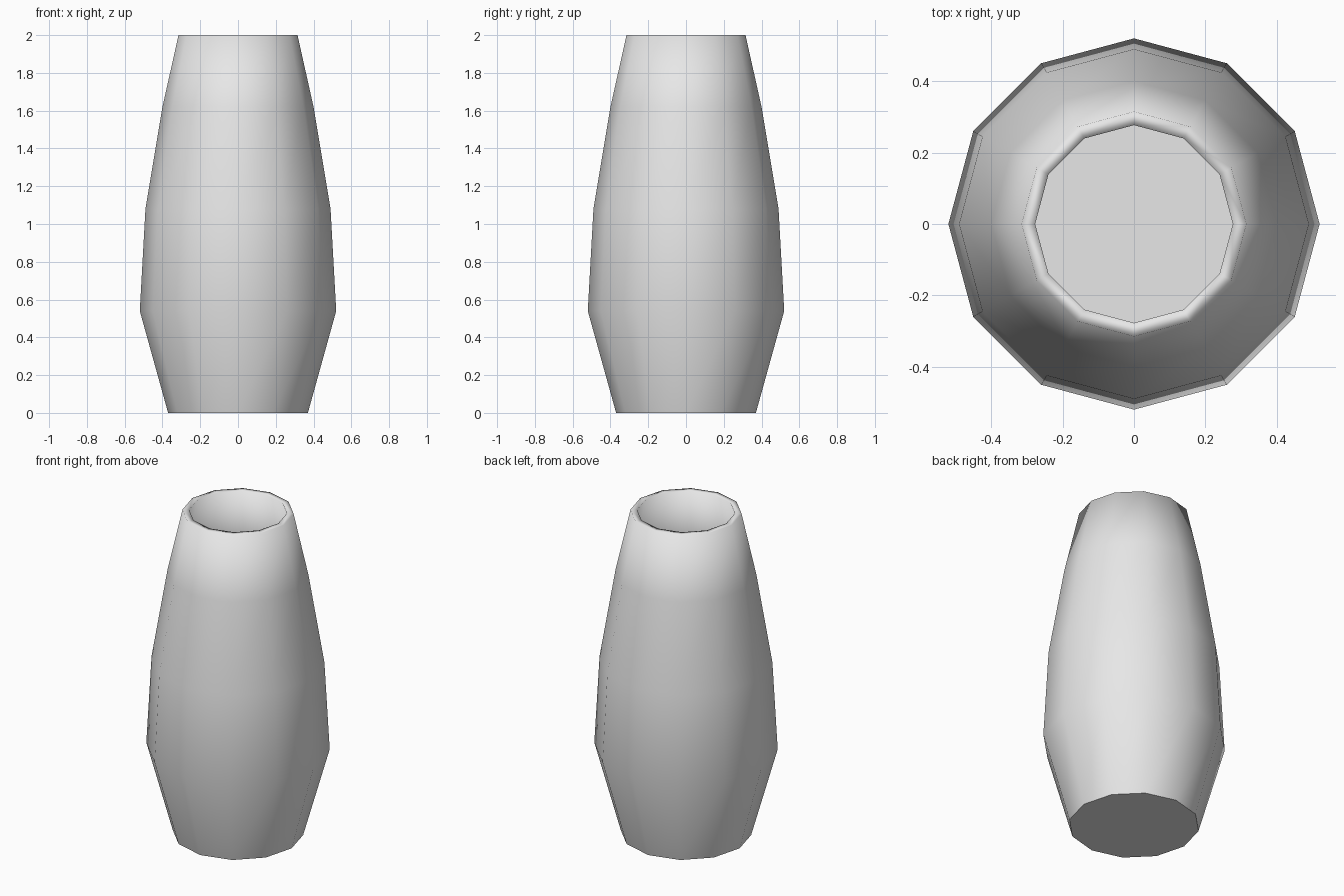
import bpy, bmesh, math

cube = bpy.data.objects.get("Cube")
if cube:
    bpy.data.objects.remove(cube, do_unlink=True)

SIDES = 12
# (radius, height) from the foot up the outside, over the rim, down the inside
OUTER = [(0.37, 0.0), (0.52, 0.54), (0.49, 1.08), (0.40, 1.62), (0.315, 2.0)]
WALL = 0.038
INNER = [(r - WALL, max(z, WALL)) for r, z in reversed(OUTER)]

clay = bpy.data.materials.new("light grey")
clay.use_nodes = True
colour = (0.8, 0.8, 0.8, 1)
clay.diffuse_color = colour
clay.node_tree.nodes["Principled BSDF"].inputs["Base Color"].default_value = colour


def ring(bm, radius, height):
    angles = [2 * math.pi * i / SIDES for i in range(SIDES)]
    return [bm.verts.new((radius * math.cos(a), radius * math.sin(a), height)) for a in angles]


# Hollow faceted vase, smooth walls with flat foot and floor
bm = bmesh.new()
rings = [ring(bm, r, z) for r, z in OUTER + INNER]
for low, high in zip(rings, rings[1:]):
    for i in range(SIDES):
        j = (i + 1) % SIDES
        bm.faces.new((low[i], low[j], high[j], high[i])).smooth = True
bm.faces.new(rings[0][::-1])
bm.faces.new(rings[-1])
bmesh.ops.recalc_face_normals(bm, faces=bm.faces)

mesh = bpy.data.meshes.new("vase")
bm.to_mesh(mesh)
bm.free()
mesh.materials.append(clay)
vase = bpy.data.objects.new("vase", mesh)
bpy.context.collection.objects.link(vase)
